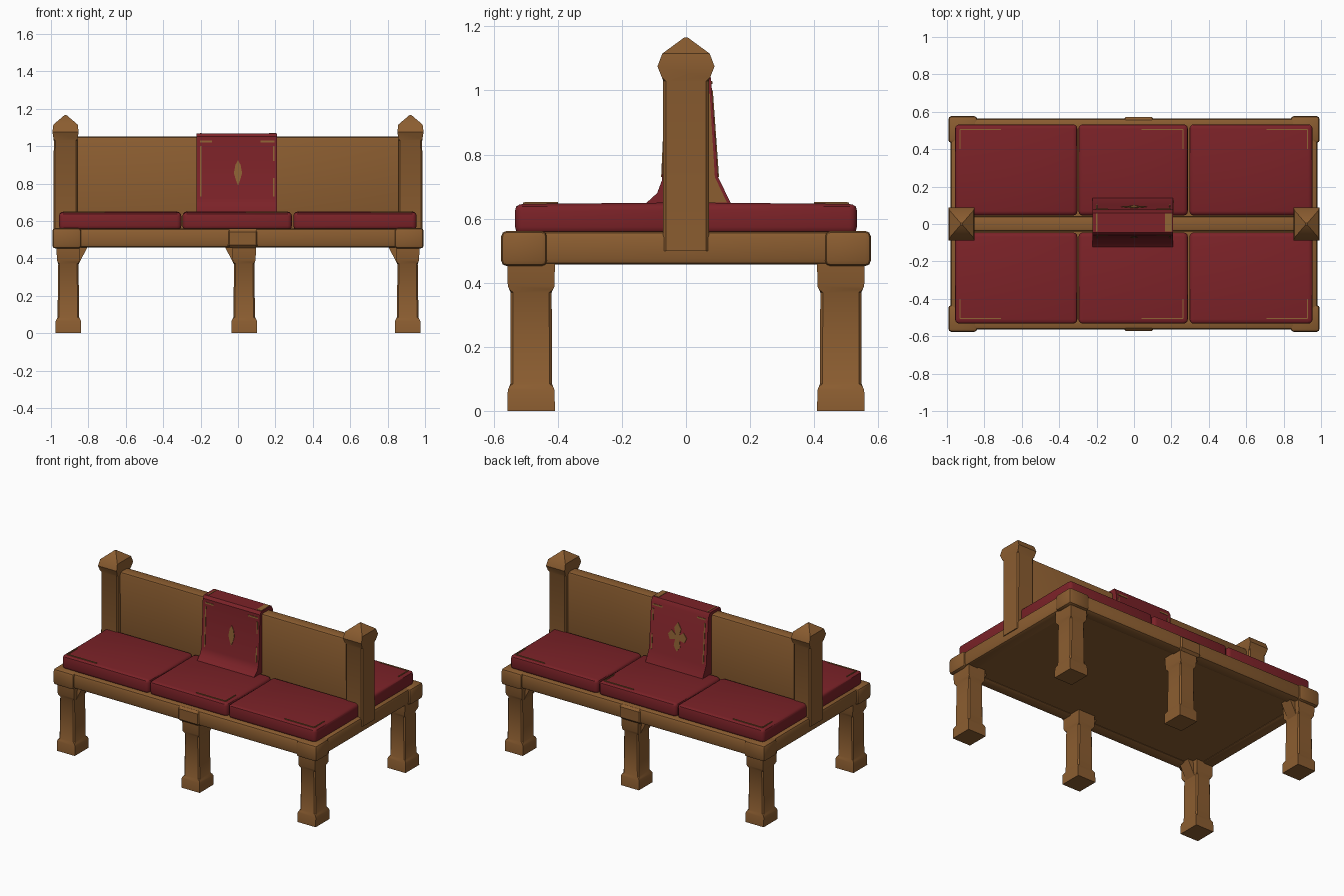
import bpy, bmesh
from mathutils import Vector

if "Cube" in bpy.data.objects:
    bpy.data.objects.remove(bpy.data.objects["Cube"], do_unlink=True)


def material(name, rgb):
    m = bpy.data.materials.new(name)
    m.use_nodes = True
    m.diffuse_color = (*rgb, 1)
    bsdf = next(n for n in m.node_tree.nodes if n.type == 'BSDF_PRINCIPLED')
    bsdf.inputs["Base Color"].default_value = (*rgb, 1)
    bsdf.inputs["Roughness"].default_value = 0.9
    return m


WOOD = material("warm wood", (0.26, 0.11, 0.03))
RED = material("red cloth", (0.20, 0.016, 0.021))
TRIM = material("gold trim", (0.28, 0.125, 0.035))
parts = []


def finish(name, bm, mat):
    bmesh.ops.recalc_face_normals(bm, faces=bm.faces)
    me = bpy.data.meshes.new(name)
    bm.to_mesh(me)
    bm.free()
    me.materials.append(mat)
    ob = bpy.data.objects.new(name, me)
    bpy.context.collection.objects.link(ob)
    parts.append(ob)
    return ob


def box(name, lo, hi, mat, bevel=0.0, segs=1):
    lo, hi = Vector(lo), Vector(hi)
    bm = bmesh.new()
    bmesh.ops.create_cube(bm, size=1)
    for v in bm.verts:
        v.co = (lo + hi) / 2 + v.co * (hi - lo)
    if bevel:
        bmesh.ops.bevel(bm, geom=bm.edges[:], offset=bevel, segments=segs,
                        profile=0.5, affect='EDGES')
    return finish(name, bm, mat)


def tower(name, x, y, sections, mat, bevel=0.008):
    """Stack of rectangles (z, half width, half depth) joined into one post."""
    bm = bmesh.new()
    rings = [[bm.verts.new((x + sx * w, y + sy * d, z))
              for sx, sy in ((-1, -1), (1, -1), (1, 1), (-1, 1))]
             for z, w, d in sections]
    for a, b in zip(rings, rings[1:]):
        for i in range(4):
            j = (i + 1) % 4
            bm.faces.new((a[i], a[j], b[j], b[i]))
    bm.faces.new(rings[0])
    bm.faces.new(rings[-1])
    corners = [e for e in bm.edges
               if abs(e.verts[0].co.z - e.verts[1].co.z) > 0.1]
    bmesh.ops.bevel(bm, geom=corners, offset=bevel, segments=1, affect='EDGES')
    return finish(name, bm, mat)


def prism(name, points, direction, mat):
    """Extrude a closed outline of 3D points along a direction."""
    bm = bmesh.new()
    face = bm.faces.new([bm.verts.new(p) for p in points])
    out = bmesh.ops.extrude_face_region(bm, geom=[face])
    moved = [v for v in out["geom"] if isinstance(v, bmesh.types.BMVert)]
    bmesh.ops.translate(bm, verts=moved, vec=direction)
    return finish(name, bm, mat)


# Seat frame: panel, rails and chunky corner blocks
box("seat_panel", (-0.95, -0.53, 0.465), (0.95, 0.53, 0.56), WOOD)
for s, side in ((-1, "front"), (1, "back")):
    box(side + "_rail", (-0.96, s * 0.52 - 0.045, 0.457),
        (0.96, s * 0.52 + 0.045, 0.56), WOOD, 0.02, 2)
    box(side + "_rail_joint", (-0.06, s * 0.525 - 0.047, 0.455),
        (0.11, s * 0.525 + 0.047, 0.556), WOOD, 0.015)
for s, side in ((-1, "right"), (1, "left")):
    box(side + "_rail", (s * 0.935 - 0.045, -0.55, 0.457),
        (s * 0.935 + 0.045, 0.55, 0.56), WOOD, 0.018, 2)
    for t, end in ((-1, "front"), (1, "back")):
        box(f"{end}_{side}_corner_block",
            (s * 0.915 - 0.078, t * 0.505 - 0.072, 0.452),
            (s * 0.915 + 0.078, t * 0.505 + 0.072, 0.562), WOOD, 0.018, 2)

# Six legs with flared feet, collars and small brackets
LEG = [(0, 0.068, 0.074), (0.065, 0.068, 0.073), (0.085, 0.058, 0.065),
       (0.37, 0.054, 0.064), (0.39, 0.061, 0.073), (0.47, 0.064, 0.074)]
for t, end in ((-1, "front"), (1, "back")):
    for x, side, b in ((-0.907, "right", 1), (0.033, "middle", -1), (0.907, "left", -1)):
        tower(f"{end}_{side}_leg", x, t * 0.483, LEG, WOOD)
        x0 = x + b * 0.05
        prism(f"{end}_{side}_bracket",
              [(x0, t * 0.483 - 0.04, 0.36), (x0, t * 0.483 - 0.04, 0.465),
               (x0 + b * 0.055, t * 0.483 - 0.04, 0.465)], (0, 0.08, 0), WOOD)

# Back panel and capped end posts
box("back_panel", (-0.88, -0.04, 0.5), (0.88, 0.042, 1.05), WOOD, 0.014, 2)
POST = [(0.5, 0.064, 0.071), (1.03, 0.063, 0.071), (1.075, 0.07, 0.089),
        (1.115, 0.065, 0.074), (1.165, 0.006, 0.006)]
for s, side in ((-1, "right"), (1, "left")):
    tower(side + "_post", s * 0.922, 0, POST, WOOD)

# Six seat cushions with piped outer corners
SPANS = ((-0.957, -0.303, "right"), (-0.297, 0.288, "middle"), (0.296, 0.955, "left"))
for t, end in ((-1, "front"), (1, "back")):
    ys = sorted((t * 0.045, t * 0.533))
    for x0, x1, side in SPANS:
        cushion = box(f"{end}_{side}_cushion", (x0, ys[0], 0.55), (x1, ys[1], 0.65),
                      RED, 0.024, 3)
        for v in cushion.data.vertices:
            if v.co.z > 0.645:
                v.co.z -= 0.004 * (abs(v.co.y) > 0.45)
        edge = x0 + 0.027 if side == "right" else x1 - 0.027
        inward = 1 if side == "right" else -1
        xs = sorted((edge, edge + inward * 0.22))
        yy = sorted((t * 0.504, t * 0.40))
        box(f"{end}_{side}_piping_long", (xs[0], t * 0.506 - 0.003, 0.643),
            (xs[1], t * 0.506 + 0.003, 0.6505), TRIM)
        box(f"{end}_{side}_piping_short", (edge - 0.003, yy[0], 0.643),
            (edge + 0.003, yy[1], 0.6515), TRIM)

# Cloth draped over the middle of the back, as a profile swept along x
DRAPE = [(-0.125, 0.648), (-0.09, 0.68), (-0.075, 0.72), (-0.06, 1.05),
         (-0.045, 1.068), (0.06, 1.068), (0.078, 1.04), (0.1, 0.73), (0.14, 0.648)]
X0, X1 = -0.223, 0.208
prism("drape", [(X0, y, z) for y, z in DRAPE], (X1 - X0, 0, 0), RED)
prism("drape_lining", [(X1 - 0.004, y, z) for y, z in
                       ((0.055, 0.99), (0.074, 0.99), (0.09, 0.73), (0.128, 0.65), (0.055, 0.65))],
      (0.006, 0, 0), WOOD)


def on_drape(z, side):
    """Depth of the hanging cloth at a height on the front (-1) or back (1)."""
    a, b = (DRAPE[3], DRAPE[2]) if side < 0 else (DRAPE[6], DRAPE[7])
    f = (z - a[1]) / (b[1] - a[1])
    return a[0] + (b[0] - a[0]) * f


def patch(name, outline, side):
    """Thin plate lying on the hanging cloth, outlined in x and z."""
    pts = [(x, on_drape(z, side) - side * 0.002, z) for x, z in outline]
    prism(name, pts, (0, side * 0.005, 0), TRIM)


def stripe(name, x0, x1, z0, z1, side):
    patch(name, [(x0, z0), (x1, z0), (x1, z1), (x0, z1)], side)


# Trim lines on both hanging faces
for side, end in ((-1, "front"), (1, "back")):
    stripe(end + "_drape_trim_right", -0.203, -0.195, 0.73, 1.0, side)
    stripe(end + "_drape_trim_left_low", 0.186, 0.194, 0.73, 0.83, side)
    stripe(end + "_drape_trim_left_high", 0.186, 0.194, 0.92, 1.0, side)
    stripe(end + "_drape_trim_top_right", -0.203, -0.14, 1.02, 1.03, side)
    stripe(end + "_drape_trim_top_left", 0.12, 0.194, 1.02, 1.03, side)
for x, w in ((-0.2, 0.004), (0.185, 0.018)):
    box("drape_top_trim", (x - w, -0.04, 1.063), (x + w, 0.055, 1.0705), TRIM)

# Emblems: small ragged diamond in front, three-petal flower at the back
DIAMOND = [(0, 0.07), (0.014, 0.045), (0.022, 0.0), (0.012, -0.035), (0, -0.065)]
FLOWER = [(0, 0.1), (0.026, 0.06), (0.014, 0.015), (0.045, 0.04), (0.07, 0.008),
          (0.055, -0.025), (0.016, -0.015), (0.024, -0.06), (0, -0.095)]
for name, half, side in (("front_emblem", DIAMOND, -1), ("back_emblem", FLOWER, 1)):
    outline = half + [(-x, z) for x, z in half[-2:0:-1]]
    patch(name, [(x, z + 0.855) for x, z in outline], side)

# Soft shading that keeps hard edges crisp
bpy.ops.object.select_all(action='DESELECT')
for ob in parts:
    ob.select_set(True)
bpy.context.view_layer.objects.active = parts[0]
bpy.ops.object.shade_smooth_by_angle(angle=0.6)
